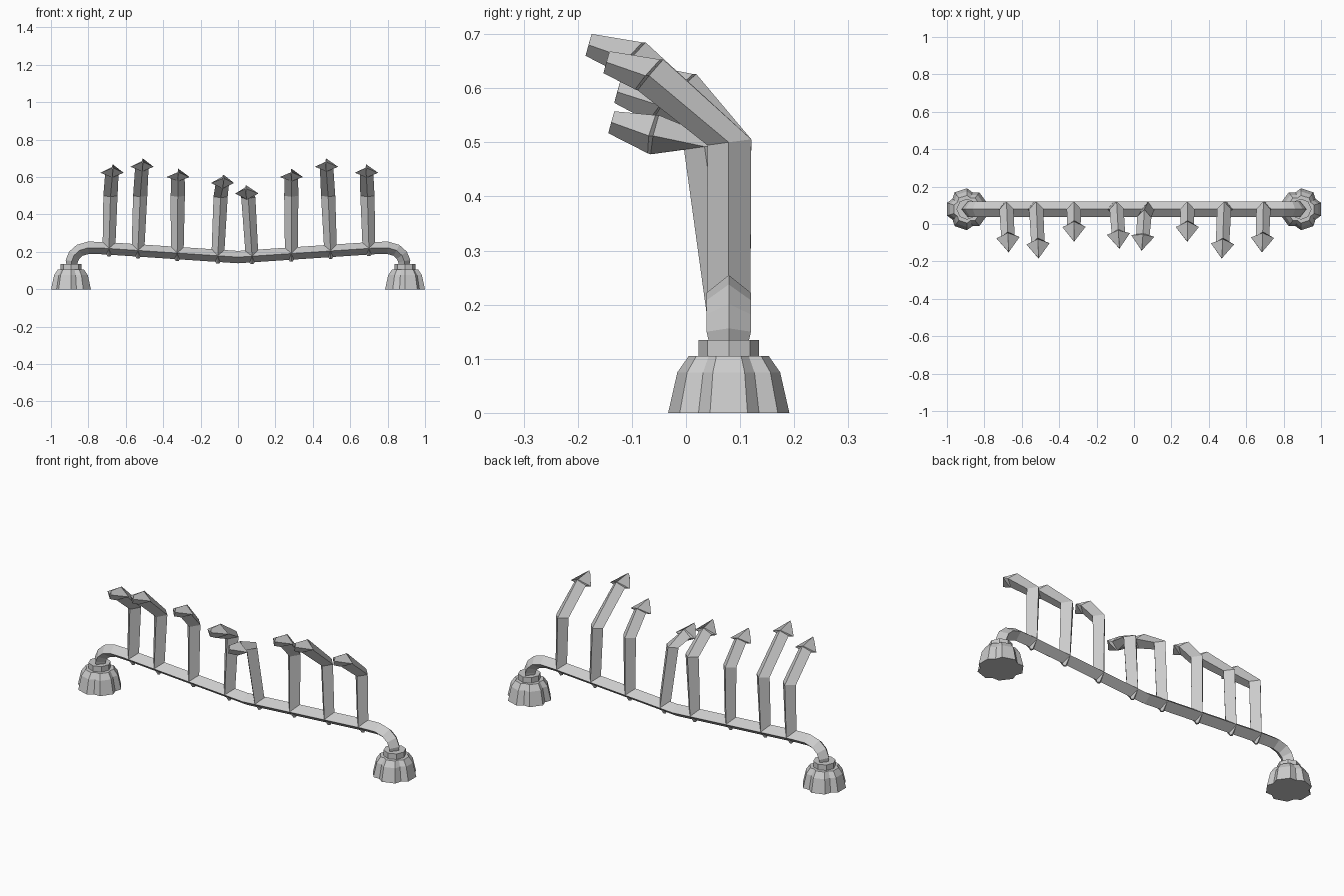
import bpy, math
from mathutils import Vector as V

if "Cube" in bpy.data.objects:
    bpy.data.objects.remove(bpy.data.objects["Cube"])

BAR_Y = 0.079


def loft(name, rings):
    """Flat-shaded skin through a list of equal-length rings, capped at both ends."""
    n = len(rings[0])
    verts = [tuple(p) for r in rings for p in r]
    faces = [(i * n + j, i * n + (j + 1) % n, (i + 1) * n + (j + 1) % n, (i + 1) * n + j)
             for i in range(len(rings) - 1) for j in range(n)]
    faces += [tuple(reversed(range(n))), tuple(range((len(rings) - 1) * n, len(rings) * n))]
    me = bpy.data.meshes.new(name)
    me.from_pydata(verts, [], faces)
    ob = bpy.data.objects.new(name, me)
    bpy.context.collection.objects.link(ob)
    bpy.context.view_layer.objects.active = ob
    bpy.ops.object.mode_set(mode='EDIT')
    bpy.ops.mesh.select_all(action='SELECT')
    bpy.ops.mesh.normals_make_consistent(inside=False)
    bpy.ops.object.mode_set(mode='OBJECT')
    return ob


def diamond(c, up, side, top, bottom, half):
    return [c + up * top, c + side * half, c - up * bottom, c - side * half]


def bar_z(x):
    return 0.172 + 0.048 * abs(x) / 0.72


# Sagging diamond-section bar with bent-down ends
half_path = [(0.89, 0.11), (0.889, 0.15), (0.876, 0.182), (0.847, 0.208),
             (0.80, 0.222), (0.72, 0.22)]
path = [(-x, z) for x, z in half_path] + [(0, 0.172)] + half_path[::-1]
pts = [V((x, BAR_Y, z)) for x, z in path]
rings = []
for i, p in enumerate(pts):
    t = (pts[min(i + 1, len(pts) - 1)] - pts[max(i - 1, 0)]).normalized()
    up = V((-t.z, 0, t.x))
    k = 0.024 if i in (0, len(pts) - 1) else 0.033
    rings.append(diamond(p, up, V((0, 1, 0)), k, k, k + 0.008))
loft("bar", rings)


# Five-lobed foot with a collar, one at each end
def foot_ring(cx, sgn, r, z):
    out = []
    for k in range(5):
        for da, f in ((-18, 1), (18, 1), (36, 0.85)):
            a = math.radians(72 * k + da)
            out.append(V((cx + sgn * r * f * math.cos(a), BAR_Y + r * f * math.sin(a), z)))
    return out


for sgn, label in ((-1, "left"), (1, "right")):
    cx = sgn * 0.893
    loft(label + "_foot", [foot_ring(cx, sgn, r, z) for r, z in
                           ((0.112, 0), (0.095, 0.075), (0.074, 0.105))])
    bpy.ops.mesh.primitive_cylinder_add(vertices=8, radius=0.056, depth=0.034,
                                        location=(cx, BAR_Y, 0.118))
    bpy.context.object.name = label + "_collar"

# Prongs: base x, elbow (x, y, z), top of the arrow tip (x, y, z)
PRONGS = [
    (-0.69, (-0.682, 0.08, 0.50), (-0.67, -0.142, 0.668)),
    (-0.535, (-0.523, 0.08, 0.50), (-0.51, -0.175, 0.70)),
    (-0.325, (-0.322, 0.08, 0.50), (-0.32, -0.085, 0.645)),
    (-0.108, (-0.093, 0.08, 0.495), (-0.078, -0.122, 0.613)),
    (0.075, (0.055, 0.037, 0.492), (0.042, -0.133, 0.557)),
    (0.285, (0.285, 0.08, 0.50), (0.285, -0.085, 0.645)),
    (0.495, (0.482, 0.08, 0.50), (0.47, -0.175, 0.70)),
    (0.70, (0.692, 0.08, 0.50), (0.685, -0.142, 0.668)),
]
for i, (bx, elbow, tip) in enumerate(PRONGS):
    elbow, tip = V(elbow), V(tip)
    flat = V((tip.x - elbow.x, tip.y - elbow.y, 0)).normalized()
    side = V((flat.y, -flat.x, 0))
    neck = tip - flat * 0.075 - V((0, 0, 0.045))
    d = (neck - elbow).normalized()
    up = side.cross(d)
    if up.z < 0:
        up = -up
    back = V((0, 1, 0))
    bs = V((-1, 0, 0))
    z = bar_z(bx)
    miter = (V((0, 0.97, 0.13)) - flat * 0.0).normalized()
    end = tip - flat * -0.005 - V((0, 0, 0.02))
    loft("prong_%d" % (i + 1), [
        diamond(V((bx, BAR_Y, z - 0.042)), back, bs, 0.008, 0.008, 0.008),
        diamond(V((bx, BAR_Y, z)), back, bs, 0.04, 0.04, 0.034),
        diamond(elbow, miter, side, 0.041, 0.041, 0.038),
        diamond(neck, up, side, 0.039, 0.035, 0.036),
        diamond(neck + flat * 0.006, up, side, 0.039, 0.033, 0.062),
        diamond(end, (V((0, 0, 1)) - flat * 0.28).normalized(), side, 0.021, 0.021, 0.003),
    ])
